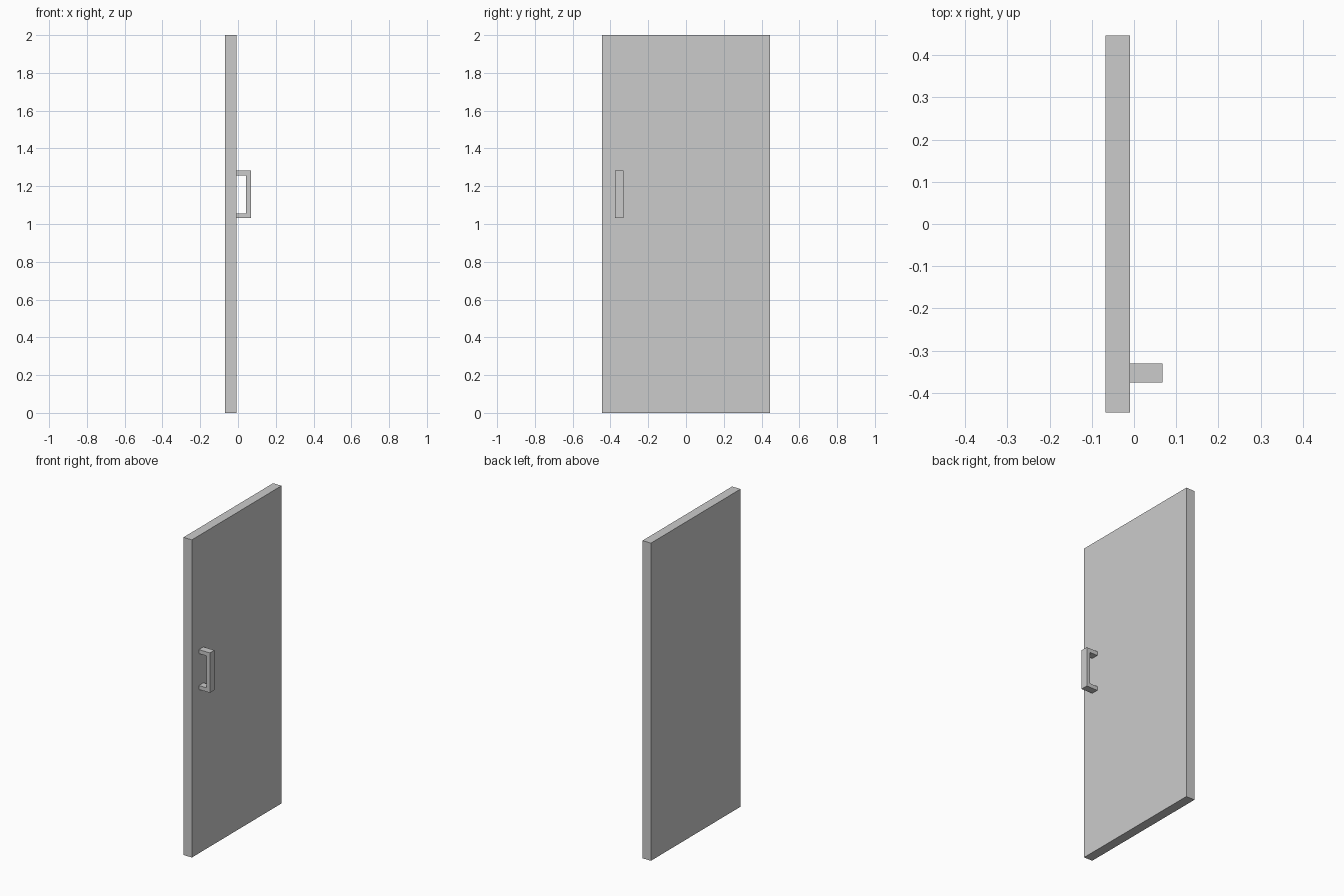
import bpy
import bmesh

if "Cube" in bpy.data.objects:
    bpy.data.objects.remove(bpy.data.objects["Cube"])


def extrude_profile(name, profile, y0, y1):
    """Extrude a closed (x, z) profile along y from y0 to y1."""
    bm = bmesh.new()
    face = bm.faces.new([bm.verts.new((x, y0, z)) for x, z in profile])
    result = bmesh.ops.extrude_face_region(bm, geom=[face], use_keep_orig=True)
    verts = [v for v in result["geom"] if isinstance(v, bmesh.types.BMVert)]
    bmesh.ops.translate(bm, verts=verts, vec=(0, y1 - y0, 0))
    bmesh.ops.recalc_face_normals(bm, faces=bm.faces)
    mesh = bpy.data.meshes.new(name)
    bm.to_mesh(mesh)
    bm.free()
    obj = bpy.data.objects.new(name, mesh)
    bpy.context.collection.objects.link(obj)
    return obj


back, face_x, grip_x = -0.068, -0.009, 0.068
low, high, t = 1.031, 1.282, 0.025

# Door panel
extrude_profile("door_panel",
                [(back, 0), (face_x, 0), (face_x, 2), (back, 2)],
                -0.446, 0.446)

# Square-section pull handle, flush against the door face
extrude_profile("door_handle",
                [(face_x, low), (grip_x, low), (grip_x, high), (face_x, high),
                 (face_x, high - t), (grip_x - t, high - t),
                 (grip_x - t, low + t), (face_x, low + t)],
                -0.376, -0.331)
